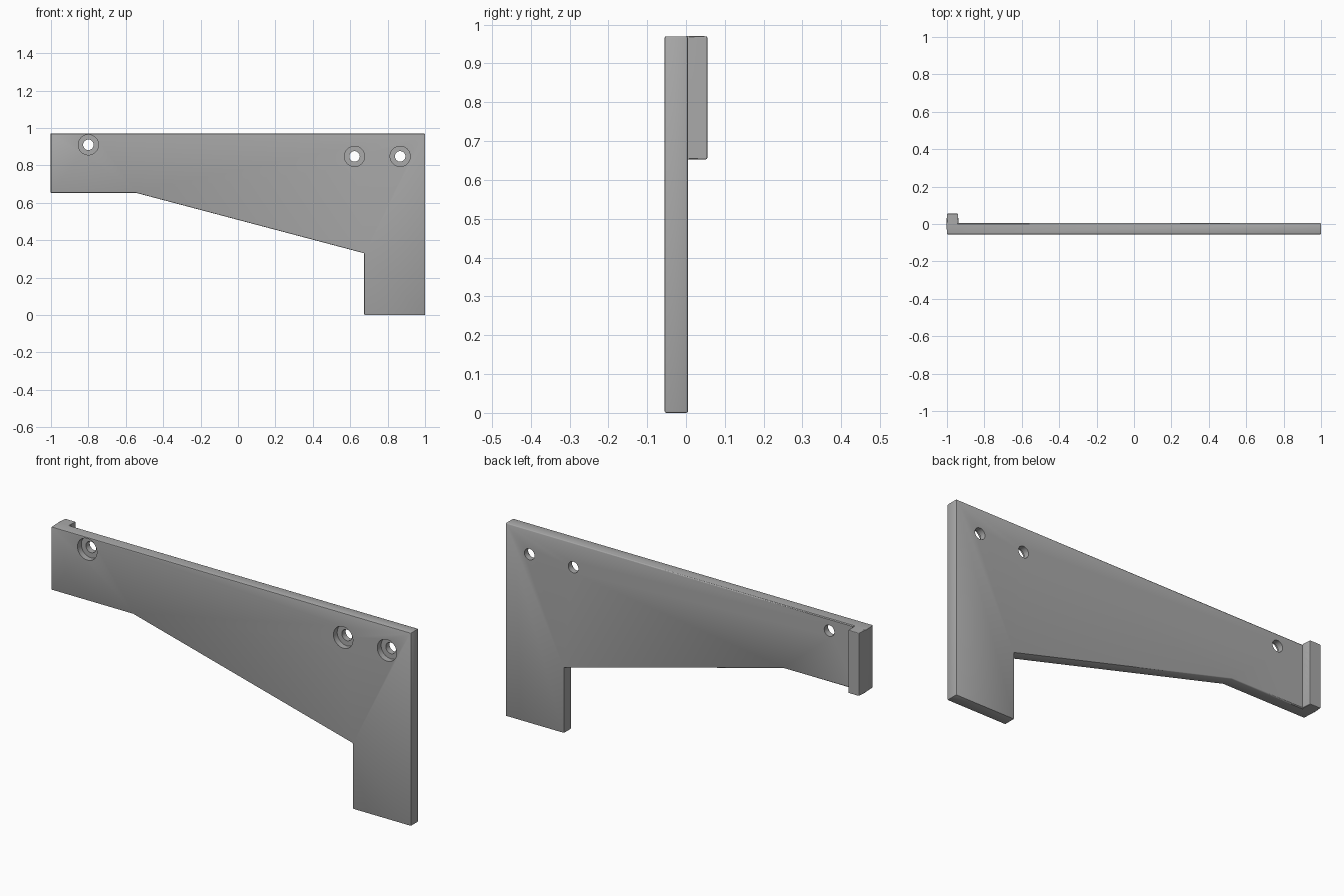
import bpy, bmesh, math
from mathutils import Matrix

cube = bpy.data.objects.get("Cube")
if cube:
    bpy.data.objects.remove(cube, do_unlink=True)

FRONT, BACK, LIP_BACK = -0.055, 0.005, 0.055
LIP_X, LIP_Z = -0.94, 0.065

grey = bpy.data.materials.new("plain grey")
grey.use_nodes = True
colour = (0.4, 0.4, 0.4, 1)
grey.diffuse_color = colour
grey.node_tree.nodes["Principled BSDF"].inputs["Base Color"].default_value = colour


def add_object(name, bm):
    bmesh.ops.recalc_face_normals(bm, faces=bm.faces)
    mesh = bpy.data.meshes.new(name)
    bm.to_mesh(mesh)
    bm.free()
    obj = bpy.data.objects.new(name, mesh)
    bpy.context.collection.objects.link(obj)
    mesh.materials.append(grey)
    return obj


def extrude(bm, face, depth):
    geom = bmesh.ops.extrude_face_region(bm, geom=[face])["geom"]
    verts = [g for g in geom if isinstance(g, bmesh.types.BMVert)]
    bmesh.ops.translate(bm, verts=verts, vec=(0, depth, 0))


def back_face(bm, pick):
    faces = [f for f in bm.faces if all(abs(v.co.y - BACK) < 1e-4 for v in f.verts)]
    return pick(faces, key=lambda f: f.calc_area())


# Flat bracket outline, thickened
bm = bmesh.new()
outline = [(-1, 0.97), (-1, 0.653), (-0.545, 0.653), (0.675, 0.33),
           (0.675, 0), (1, 0), (1, 0.97)]
extrude(bm, bm.faces.new([bm.verts.new((x, FRONT, z)) for x, z in outline]), BACK - FRONT)

# Lips raised from the back at the narrow end and at the foot
for point, normal in (((LIP_X, 0, 0), (1, 0, 0)), ((0, 0, LIP_Z), (0, 0, 1))):
    face = back_face(bm, max)
    bmesh.ops.bisect_plane(bm, geom=[face, *face.edges, *face.verts],
                           plane_co=point, plane_no=normal)
    extrude(bm, back_face(bm, min), LIP_BACK - BACK)
bmesh.ops.dissolve_limit(bm, angle_limit=0.01, verts=bm.verts, edges=bm.edges)
bracket = add_object("bracket", bm)

# Slightly eased edges
bevel = bracket.modifiers.new("eased edges", 'BEVEL')
bevel.width = 0.004
bevel.segments = 2
bevel.limit_method = 'ANGLE'


def add_cutter(name, x, z, radius, y_start, y_end):
    bm = bmesh.new()
    placing = (Matrix.Translation((x, (y_start + y_end) / 2, z))
               @ Matrix.Rotation(math.pi / 2, 4, 'X'))
    bmesh.ops.create_cone(bm, cap_ends=True, segments=48, radius1=radius,
                          radius2=radius, depth=y_end - y_start, matrix=placing)
    cutter = add_object(name, bm)
    cutter.hide_render = True
    cut = bracket.modifiers.new(name, 'BOOLEAN')
    cut.operation = 'DIFFERENCE'
    cut.solver = 'EXACT'
    cut.object = cutter
    return cutter


# Counterbored screw holes
cutters = []
for x, z in ((-0.8, 0.91), (0.623, 0.848), (0.867, 0.848)):
    cutters.append(add_cutter("screw_hole", x, z, 0.028, -0.2, 0.2))
    cutters.append(add_cutter("screw_head_recess", x, z, 0.054, -0.2, -0.025))

# Fix the modifiers into the mesh and drop the cutters
bpy.ops.object.select_all(action='DESELECT')
bpy.context.view_layer.objects.active = bracket
bracket.select_set(True)
for modifier in list(bracket.modifiers):
    bpy.ops.object.modifier_apply(modifier=modifier.name)
for cutter in cutters:
    bpy.data.objects.remove(cutter, do_unlink=True)
bpy.ops.object.shade_smooth_by_angle(angle=math.radians(30))
